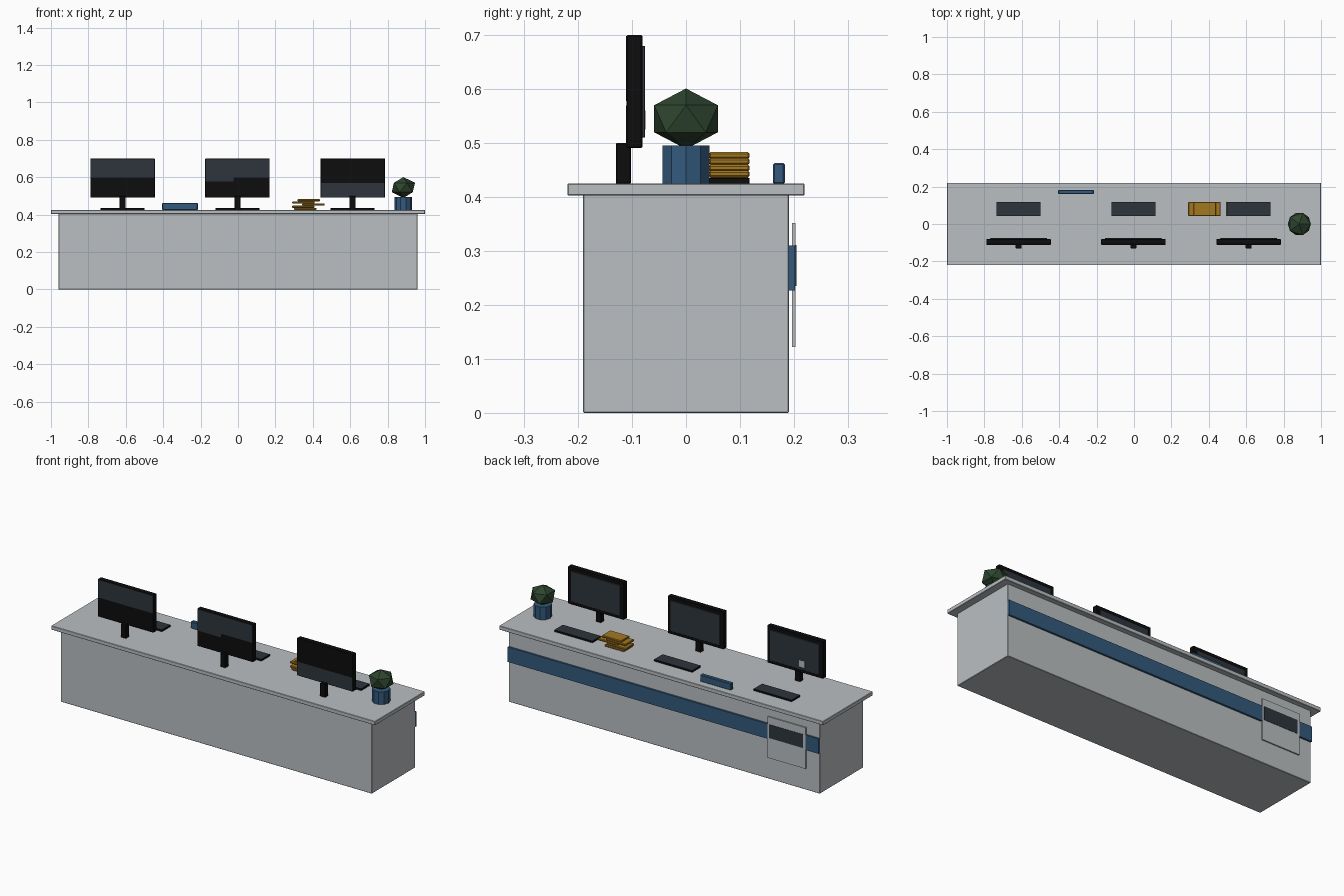
import bpy
import bmesh
from mathutils import Matrix

if "Cube" in bpy.data.objects:
    bpy.data.objects.remove(bpy.data.objects["Cube"])


def material(name, rgb):
    m = bpy.data.materials.new(name)
    m.diffuse_color = (*rgb, 1)
    m.use_nodes = True
    m.node_tree.nodes["Principled BSDF"].inputs["Base Color"].default_value = m.diffuse_color
    return m


GREY = material("desk grey", (0.49, 0.52, 0.535))
BLUE = material("blue", (0.033, 0.102, 0.205))
SLATE = material("dark slate", (0.026, 0.035, 0.045))
BLACK = material("black", (0.004, 0.004, 0.004))
GOLD = material("gold", (0.37, 0.19, 0.014))
GREEN = material("leaf green", (0.027, 0.06, 0.028))


def finish(name, bm, *mats):
    me = bpy.data.meshes.new(name)
    bm.to_mesh(me)
    bm.free()
    for m in mats:
        me.materials.append(m)
    ob = bpy.data.objects.new(name, me)
    bpy.context.collection.objects.link(ob)
    return ob


def box(name, x, y, z, mat, bevel=0.0):
    """Box from (min, max) pairs, with an optional chamfer."""
    bm = bmesh.new()
    bmesh.ops.create_cube(bm, size=1)
    for v in bm.verts:
        for i, (lo, hi) in enumerate((x, y, z)):
            v.co[i] = lo if v.co[i] < 0 else hi
    if bevel:
        bmesh.ops.bevel(bm, geom=bm.edges[:], offset=bevel, segments=1,
                        affect='EDGES', profile=0.5)
    return finish(name, bm, mat)


# Desk body and overhanging top
box("desk_body", (-0.96, 0.96), (-0.191, 0.191), (0, 0.405), GREY, 0.002)
box("desk_top", (-1, 1), (-0.22, 0.22), (0.403, 0.425), GREY, 0.002)

# Stripe and plain panel on the far side
box("stripe", (-0.96, 0.96), (0.19, 0.202), (0.227, 0.31), BLUE)
box("panel", (-0.88, -0.645), (0.196, 0.203), (0.122, 0.352), GREY)
box("panel_band", (-0.865, -0.655), (0.202, 0.2045), (0.235, 0.311), SLATE)

# Workstations: monitor, stand and keyboard
# Back-panel slate patches are (x0, x1, z0, z1) relative to the monitor centre
W = 0.1725
patches = {
    "left": (-0.617, [(-W, W, 0.599, 0.698)]),
    "middle": (-0.003, [(-W, -0.02, 0.578, 0.698), (-0.02, W, 0.599, 0.698)]),
    "right": (0.613, [(-W, W, 0.493, 0.57)]),
}
for side, (cx, areas) in patches.items():
    box(f"{side}_monitor", (cx - W, cx + W), (-0.11, -0.081), (0.491, 0.70),
        BLACK, 0.002)
    box(f"{side}_screen", (cx - 0.152, cx + 0.152), (-0.082, -0.076),
        (0.51, 0.68), SLATE, 0.001)
    for i, (x0, x1, z0, z1) in enumerate(areas):
        box(f"{side}_back_patch_{i + 1}", (cx + x0 + 0.002 * (x0 == -W), cx + x1 - 0.002 * (x1 == W)),
            (-0.111, -0.109), (z0, z1), SLATE)
    box(f"{side}_stand", (cx - 0.016, cx + 0.016), (-0.13, -0.102),
        (0.424, 0.50), BLACK, 0.002)
    # Keyboard: slate on top, black sides
    kb = box(f"{side}_keyboard", (cx - 0.118, cx + 0.118), (0.042, 0.118),
             (0.424, 0.435), BLACK, 0.001)
    kb.data.materials.append(SLATE)
    for p in kb.data.polygons:
        p.material_index = 1 if p.normal.z > 0.9 else 0
box("screen_spot", (-0.68, -0.645), (-0.0765, -0.0755), (0.525, 0.56), GREY)

# Stack of offset books
for i, x in enumerate((0.30, 0.29, 0.343, 0.29, 0.318)):
    z = 0.425 + i * 0.0116
    box(f"book_{i + 1}", (x, x + 0.12), (0.042, 0.118), (z, z + 0.0116),
        GOLD, 0.003)

# Upright desk sign
box("desk_sign", (-0.405, -0.215), (0.161, 0.183), (0.424, 0.463), BLUE, 0.003)

# Ten-sided pot with a faceted bush
bm = bmesh.new()
bmesh.ops.create_cone(bm, cap_ends=True, segments=10, radius1=0.046,
                      radius2=0.046, depth=0.071,
                      matrix=Matrix.Translation((0.884, 0, 0.46))
                      @ Matrix.Rotation(1.5707963, 4, 'Z'))
finish("plant_pot", bm, BLUE)
bm = bmesh.new()
bmesh.ops.create_icosphere(bm, subdivisions=1, radius=1,
                           matrix=Matrix.Translation((0.884, 0, 0.545))
                           @ Matrix.Diagonal((0.0695, 0.0695, 0.056, 1)))
finish("plant_leaves", bm, GREEN)
